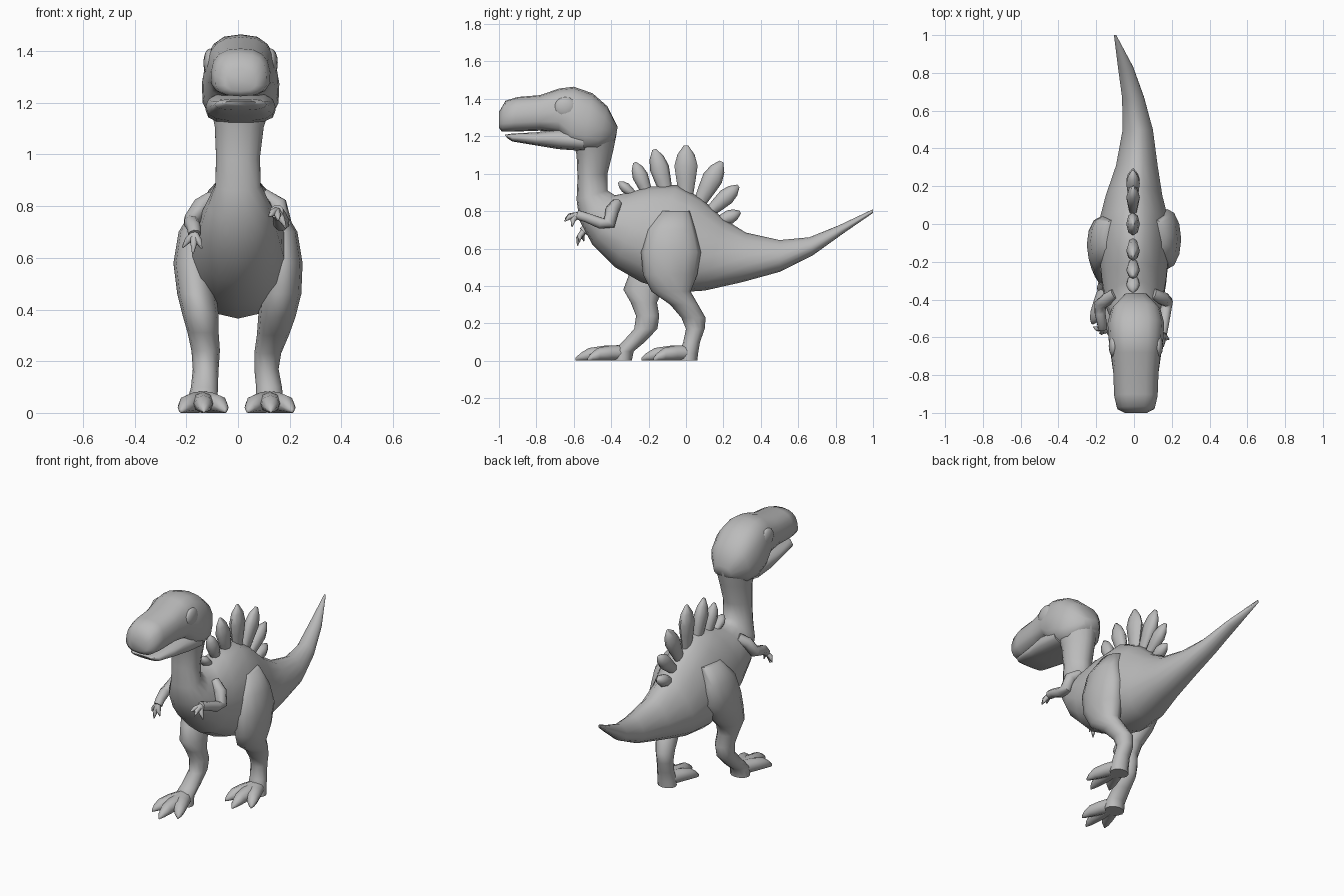
import bpy, bmesh, math
from mathutils import Vector as V

skin = bpy.data.materials.new("grey_skin")
skin.diffuse_color = (0.5, 0.5, 0.5, 1)


def loft(name, rings, n=14, power=1.0, egg=0.0, sharp=65):
    """Skin closed rings given as (centre, side axis, up axis)."""
    bm = bmesh.new()
    loops = []
    for c, u, v in rings:
        loop = []
        for i in range(n):
            a = 2 * math.pi * i / n
            ca, sa = math.cos(a), math.sin(a)
            x = math.copysign(abs(ca) ** power, ca) * (1 - egg * sa)
            z = math.copysign(abs(sa) ** power, sa)
            loop.append(bm.verts.new(c + u * x + v * z))
        loops.append(loop)
    for a, b in zip(loops, loops[1:]):
        for i in range(n):
            j = (i + 1) % n
            bm.faces.new((a[i], a[j], b[j], b[i]))
    bm.faces.new(loops[0])
    bm.faces.new(loops[-1])
    bmesh.ops.recalc_face_normals(bm, faces=bm.faces)
    me = bpy.data.meshes.new(name)
    bm.to_mesh(me)
    bm.free()
    me.materials.append(skin)
    me.shade_smooth()
    me.set_sharp_from_angle(angle=math.radians(sharp))
    ob = bpy.data.objects.new(name, me)
    bpy.context.collection.objects.link(ob)
    return ob


def side_loft(name, rows, **kw):
    """Rows: top y, top z, bottom y, bottom z, half width, centre x."""
    rings = []
    for yt, zt, yb, zb, w, cx in rows:
        rings.append((V((cx, (yt + yb) / 2, (zt + zb) / 2)), V((w, 0, 0)),
                      V((0, (yt - yb) / 2, (zt - zb) / 2))))
    return loft(name, rings, **kw)


def tube(name, pts, n=8):
    """Rows: x, y, z, radius."""
    rings = []
    for i, p in enumerate(pts):
        t = V(pts[min(i + 1, len(pts) - 1)][:3]) - V(pts[max(i - 1, 0)][:3])
        u = t.cross(V((0.9, 0.1, 0.3))).normalized()
        v = t.cross(u).normalized()
        rings.append((V(p[:3]), u * p[3], v * p[3]))
    return loft(name, rings, n=n)


# neck, body and tail
side_loft("body", [
    (-.37, 1.22, -.60, 1.16, .115, .01), (-.39, 1.12, -.585, 1.10, .095, .005),
    (-.42, 1.0, -.58, .98, .085, 0), (-.42, .91, -.585, .86, .088, 0),
    (-.38, .885, -.57, .75, .12, 0), (-.30, .90, -.50, .62, .15, 0),
    (-.20, .93, -.38, .50, .17, 0), (-.05, .94, -.24, .42, .185, 0),
    (.08, .87, -.05, .365, .185, 0), (.20, .76, .10, .375, .15, 0),
    (.32, .685, .30, .42, .11, .015), (.50, .645, .50, .475, .08, .02),
    (.66, .66, .68, .565, .058, -.005), (.82, .725, .84, .68, .04, -.045),
    (1.0, .81, 1.0, .79, .006, -.1)], n=16, egg=.2)

# skull with snout, and lower jaw
side_loft("head", [
    (-1.0, 1.33, -1.0, 1.245, .06, .01), (-.965, 1.39, -.985, 1.225, .1, .01),
    (-.90, 1.41, -.92, 1.225, .115, .01), (-.78, 1.42, -.78, 1.23, .12, .01),
    (-.68, 1.455, -.68, 1.215, .132, .01), (-.60, 1.465, -.62, 1.14, .145, .01),
    (-.50, 1.43, -.55, 1.12, .15, .01), (-.42, 1.36, -.48, 1.12, .13, .01),
    (-.365, 1.25, -.38, 1.18, .06, .01)], n=16, power=.75, egg=.1)
side_loft("lower_jaw", [
    (-.97, 1.208, -.955, 1.19, .06, .01), (-.93, 1.215, -.93, 1.172, .1, .01),
    (-.80, 1.222, -.80, 1.15, .118, .01), (-.68, 1.24, -.68, 1.13, .135, .01),
    (-.56, 1.22, -.54, 1.12, .135, .01)], power=.75)

# eyes
for s, side in ((-1, "left"), (1, "right")):
    bpy.ops.mesh.primitive_uv_sphere_add(segments=12, ring_count=8, radius=1,
                                         location=(.01 + s * .118, -.645, 1.355))
    eye = bpy.context.object
    eye.name = side + "_eye"
    eye.scale = (.026, .06, .055)
    eye.data.materials.append(skin)
    eye.data.shade_smooth()

# back plates: base y, base z, tip y, tip z, half width
plates = [(-.27, .88, -.36, .955, .028), (-.20, .88, -.275, 1.06, .042),
          (-.10, .88, -.17, 1.13, .052), (0, .88, 0, 1.15, .062),
          (.07, .84, .19, 1.065, .055), (.12, .79, .28, .935, .045),
          (.15, .73, .29, .795, .038)]
for k, (by, bz, ty, tz, w) in enumerate(plates):
    base, tip = V((-.005, by, bz)), V((-.005, ty, tz))
    d = (tip - base).normalized()
    across = V((0, -d.z, d.y))
    loft("back_plate_%d" % (k + 1),
         [(base.lerp(tip, t), V((.036 * f, 0, 0)), across * w * f)
          for t, f in ((0, .6), (.35, .85), (.6, 1), (.82, .75), (1, .2))], n=8)

# legs: x, y, z, x radius, y radius
legs = {
    "right": [(.12, -.06, .80, .05, .08), (.165, -.08, .70, .065, .13),
              (.175, -.08, .58, .075, .16), (.165, -.085, .46, .08, .145),
              (.15, -.08, .37, .072, .105), (.135, -.01, .30, .062, .075),
              (.115, .04, .23, .052, .065), (.11, .05, .17, .047, .05),
              (.12, .03, .10, .05, .045), (.122, .015, .04, .055, .05),
              (.122, .012, 0, .058, .048)],
    "left": [(-.12, -.06, .80, .05, .08), (-.165, -.09, .70, .065, .13),
             (-.175, -.11, .58, .075, .15), (-.16, -.17, .46, .075, .135),
             (-.145, -.23, .38, .07, .105), (-.135, -.225, .31, .06, .07),
             (-.125, -.205, .24, .055, .062), (-.125, -.215, .17, .05, .062),
             (-.13, -.28, .10, .052, .06), (-.137, -.335, .05, .058, .055),
             (-.137, -.34, 0, .06, .05)]}
for side, rows in legs.items():
    loft(side + "_leg", [(V((x, y, z)), V((rx, 0, 0)), V((0, ry, 0)))
                         for x, y, z, rx, ry in rows], n=12)
    # three clawed toes fan out from the ankle
    x0, y0 = rows[-1][0], rows[-1][1]
    for k, (dx, dy) in enumerate(((-.085, -.19), (.005, -.25), (.09, -.185))):
        u = V((-dy, dx, 0)).normalized()
        loft("%s_toe_%d" % (side, k + 1),
             [(V((x0 + dx * t, y0 + dy * t, h)), u * w, V((0, 0, h)))
              for t, h, w in ((0, .042, .05), (.4, .04, .044), (.72, .034, .035),
                              (.9, .02, .022), (1, .008, .005))], n=8)

# arms and fingers
arms = {
    "right": ([(.10, -.37, .84, .03), (.155, -.395, .805, .036),
               (.172, -.41, .735, .035), (.168, -.455, .735, .032),
               (.16, -.53, .765, .027), (.15, -.58, .78, .027)],
              [(.12, -.645, .76), (.155, -.65, .745), (.185, -.61, .715)]),
    "left": ([(-.10, -.37, .83, .03), (-.145, -.40, .80, .034),
              (-.178, -.425, .745, .034), (-.18, -.47, .735, .03),
              (-.17, -.525, .715, .027), (-.168, -.55, .69, .025)],
             [(-.215, -.545, .64), (-.175, -.58, .615), (-.14, -.57, .635)])}
for side, (path, tips) in arms.items():
    tube(side + "_arm", path)
    palm = V(path[-1][:3])
    for k, tip in enumerate(tips):
        mid = palm.lerp(V(tip), .55) + V((0, -.008, .006))
        tube("%s_finger_%d" % (side, k + 1),
             [(*palm, .016), (*mid, .014), (*tip, .003)], n=6)
